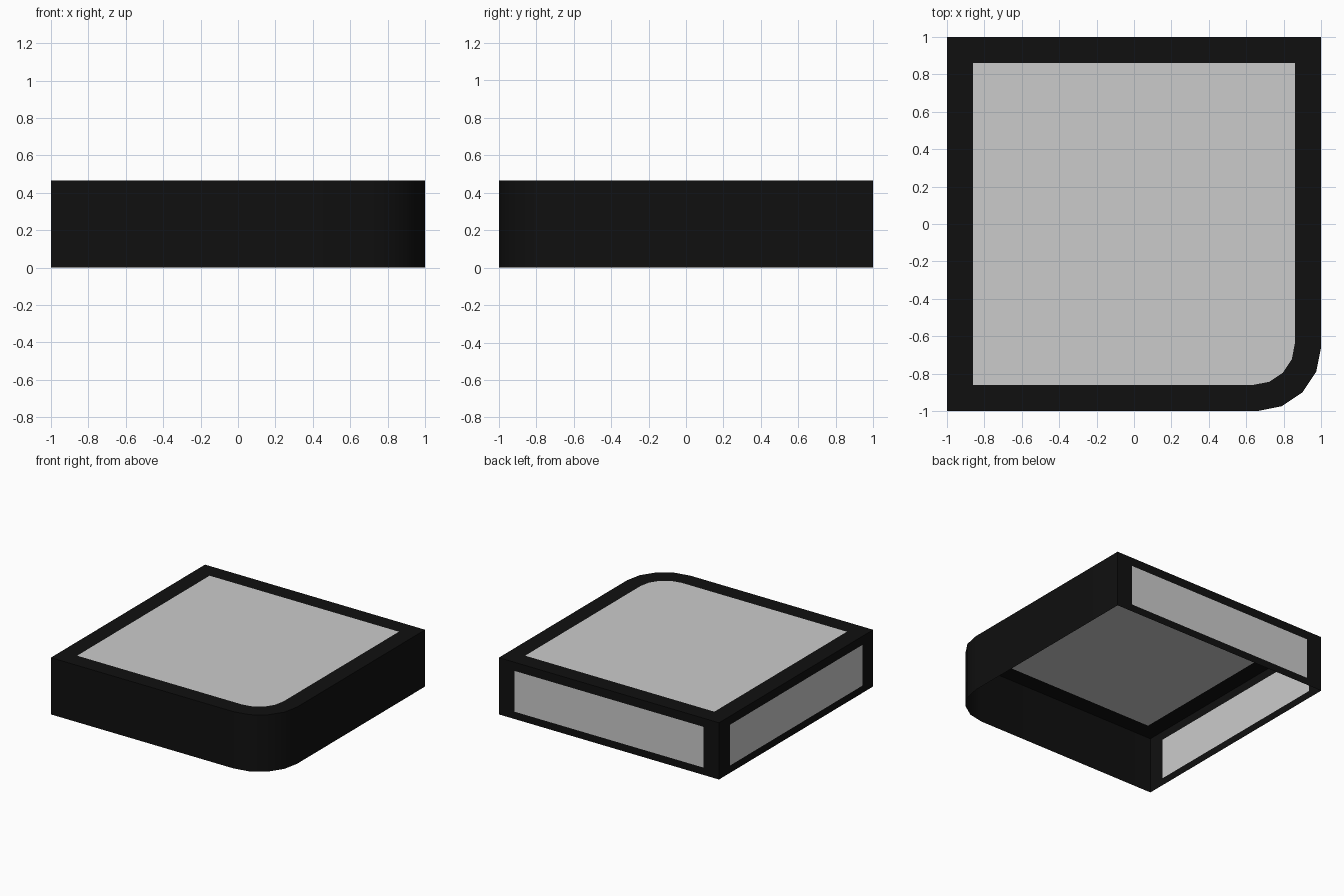
import bpy, bmesh
from math import cos, sin, radians

if "Cube" in bpy.data.objects:
    bpy.data.objects.remove(bpy.data.objects["Cube"])

H = 0.466      # height of the tile
IN = 0.86      # half width of the grey panels

black = bpy.data.materials.new("black")
black.diffuse_color = (0.005, 0.005, 0.005, 1)
black.use_nodes = True
black.node_tree.nodes["Principled BSDF"].inputs["Base Color"].default_value = black.diffuse_color


def outline(half, radius, z):
    """Square with its front right corner rounded, counter-clockwise from the front left."""
    c = half - radius
    arc = [(c + radius * cos(radians(a)), -c + radius * sin(radians(a)), z)
           for a in (-90, -67.5, -45, -22.5, 0)]
    return [(-half, -half, z)] + arc + [(half, half, z), (-half, half, z)]


def make(name, faces, mat=None):
    """Mesh object from lists of face corners, welded where they meet."""
    bm = bmesh.new()
    for f in faces:
        bm.faces.new([bm.verts.new(p) for p in f])
    bmesh.ops.remove_doubles(bm, verts=bm.verts, dist=1e-5)
    me = bpy.data.meshes.new(name)
    bm.to_mesh(me)
    bm.free()
    ob = bpy.data.objects.new(name, me)
    bpy.context.collection.objects.link(ob)
    if mat:
        me.materials.append(mat)
    return ob


def band(a, b):
    """Quads joining two closed loops of equal length."""
    n = len(a)
    return [(a[i], a[(i + 1) % n], b[(i + 1) % n], b[i]) for i in range(n)]


bottom, top = outline(1, 0.34, 0), outline(1, 0.34, H)
top_inner = outline(IN, 0.22, H)

# window outlines in the back and left walls
back_outer = [(1, 1, 0), (-1, 1, 0), (-1, 1, H), (1, 1, H)]
left_outer = [(-1, 1, 0), (-1, -1, 0), (-1, -1, H), (-1, 1, H)]
back_inner = [(IN, 1, 0.06), (-IN, 1, 0.06), (-IN, 1, 0.395), (IN, 1, 0.395)]
left_inner = [(-1, IN, 0.06), (-1, -IN, 0.06), (-1, -IN, 0.395), (-1, IN, 0.395)]

# black shell, open underneath: plain front and right walls, framed back, left and top
frame = make("frame", band(bottom, top)[:6] + band(top, top_inner)
             + band(back_outer, back_inner) + band(left_outer, left_inner), black)
bpy.context.view_layer.objects.active = frame
frame.select_set(True)
bpy.ops.object.shade_smooth_by_angle(angle=radians(30))

# grey panels filling the frames
make("top_panel", [top_inner])
make("back_panel", [back_inner])
make("left_panel", [left_inner])
